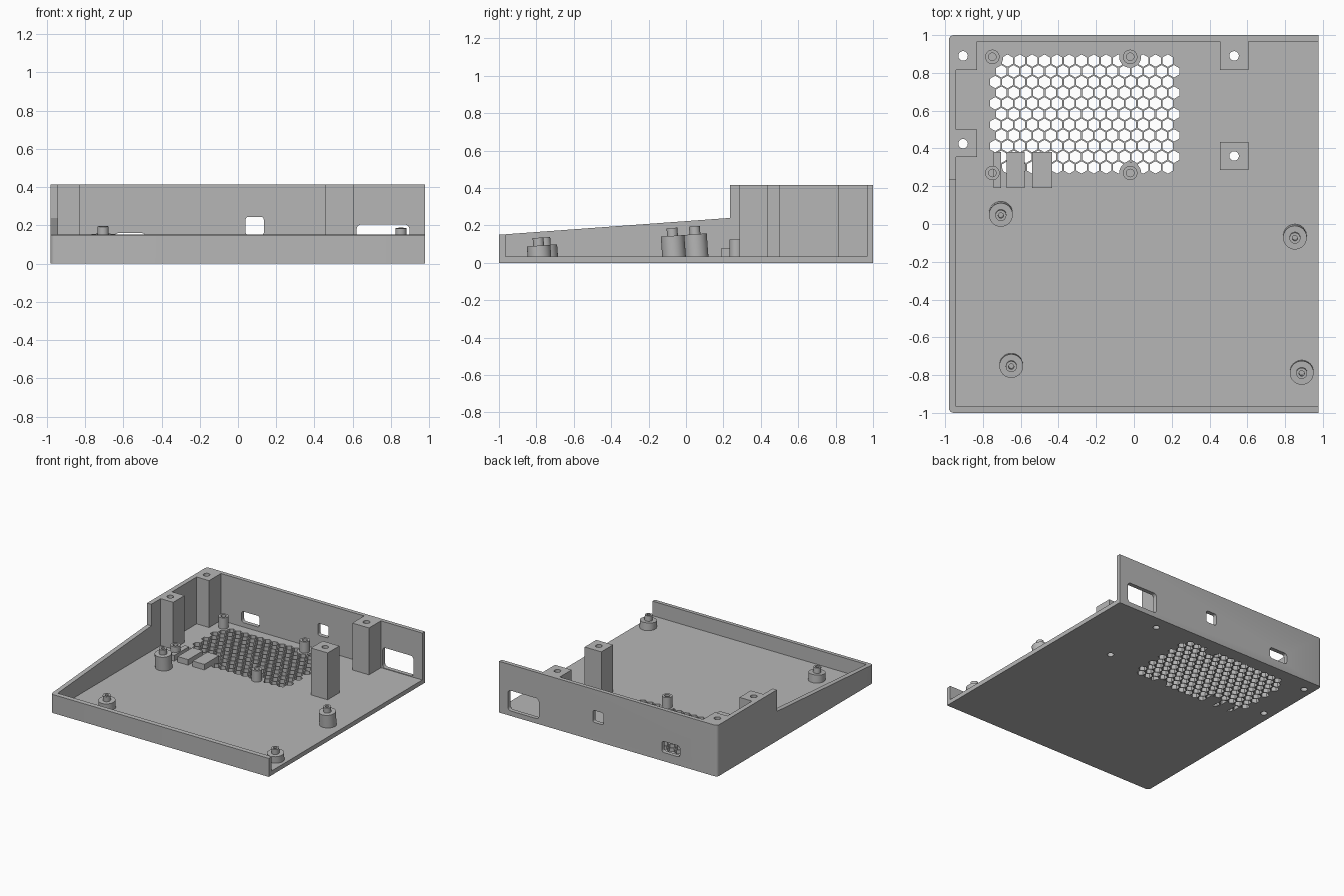
import bpy, bmesh, math
from mathutils import Matrix, Vector

if "Cube" in bpy.data.objects:
    bpy.data.objects.remove(bpy.data.objects["Cube"], do_unlink=True)

grey = bpy.data.materials.new("plain grey")
grey.use_nodes = True
grey.diffuse_color = (0.47, 0.47, 0.47, 1)
grey.node_tree.nodes["Principled BSDF"].inputs["Base Color"].default_value = grey.diffuse_color

FLOOR, TOP = 0.035, 0.415
SLOPE = 0.073


def finish(name, bm):
    bmesh.ops.recalc_face_normals(bm, faces=bm.faces[:])
    mesh = bpy.data.meshes.new(name)
    bm.to_mesh(mesh)
    bm.free()
    mesh.materials.append(grey)
    ob = bpy.data.objects.new(name, mesh)
    bpy.context.collection.objects.link(ob)
    return ob


def add_box(bm, lo, hi):
    lo, hi = Vector(lo), Vector(hi)
    m = Matrix.Translation((lo + hi) / 2) @ Matrix.Diagonal((*(hi - lo), 1))
    return bmesh.ops.create_cube(bm, size=1, matrix=m)["verts"]


def box(name, lo, hi, round_axis=None, radius=0.02):
    bm = bmesh.new()
    add_box(bm, lo, hi)
    if round_axis is not None:
        edges = [e for e in bm.edges
                 if abs((e.verts[0].co - e.verts[1].co).normalized()[round_axis]) > 0.9]
        bmesh.ops.bevel(bm, geom=edges, offset=radius, segments=4, profile=0.5, affect='EDGES')
    return finish(name, bm)


def add_cylinder(bm, r, top, length, tilt=0, sides=32, spin=0):
    """Cylinder hanging down from the centre of its top face."""
    m = (Matrix.Translation(top) @ Matrix.Rotation(tilt, 4, 'X')
         @ Matrix.Translation((0, 0, -length / 2)) @ Matrix.Rotation(spin, 4, 'Z'))
    bmesh.ops.create_cone(bm, cap_ends=True, segments=sides, radius1=r, radius2=r,
                          depth=length, matrix=m)


def cylinder(name, *args, **kw):
    bm = bmesh.new()
    add_cylinder(bm, *args, **kw)
    return finish(name, bm)


def combine(target, tool, operation):
    mod = target.modifiers.new("combine", 'BOOLEAN')
    mod.operation, mod.solver, mod.object = operation, 'EXACT', tool
    bpy.context.view_layer.objects.active = target
    bpy.ops.object.modifier_apply(modifier=mod.name)
    bpy.data.objects.remove(tool, do_unlink=True)


# Tray: stepped side profile, extruded across, then hollowed and open on one side
profile = [(-1, 0), (1, 0), (1, TOP), (0.235, TOP), (0.235, 0.24), (-1, 0.15)]
bm = bmesh.new()
face = bm.faces.new([bm.verts.new((-0.98, y, z)) for y, z in profile])
extruded = bmesh.ops.extrude_face_region(bm, geom=[face])["geom"]
bmesh.ops.translate(bm, vec=(1.957, 0, 0),
                    verts=[v for v in extruded if isinstance(v, bmesh.types.BMVert)])
corners = [e for e in bm.edges
           if all(v.co.x < -0.9 and abs(v.co.y) > 0.99 for v in e.verts)
           and abs(e.verts[0].co.y - e.verts[1].co.y) < 0.01]
bmesh.ops.bevel(bm, geom=corners, offset=0.025, segments=4, profile=0.5, affect='EDGES')
tray = finish("tray", bm)
combine(tray, box("hollow", (-0.942, -0.965, FLOOR), (2, 0.967, 1)), 'DIFFERENCE')

# Screw posts, merged into the walls and floor
for lo, hi in [((-0.96, 0.815), (-0.83, 0.98)), ((-0.96, 0.355), (-0.83, 0.5)),
               ((0.455, 0.815), (0.605, 0.98)), ((0.455, 0.285), (0.605, 0.435))]:
    combine(tray, box("post", (*lo, 0.015), (*hi, TOP)), 'UNION')

# Screw shafts right through the posts and floor
bm = bmesh.new()
for x, y in [(-0.905, 0.89), (-0.905, 0.425), (0.53, 0.89), (0.53, 0.36)]:
    add_cylinder(bm, 0.025, (x, y, 0.5), 0.6)
combine(tray, finish("shafts", bm), 'DIFFERENCE')

# Rounded socket openings in the back wall
for x0, x1, z0, z1, r in [(0.62, 0.897, 0.04, 0.205, 0.025), (0.04, 0.135, 0.148, 0.245, 0.015),
                          (-0.645, -0.483, 0.07, 0.16, 0.02)]:
    combine(tray, box("opening", (x0, 0.9, z0), (x1, 1.1, z1), 1, r), 'DIFFERENCE')

# Honeycomb vent in the floor
PITCH = 0.0653
bm = bmesh.new()
for row in range(11):
    for col in range(15):
        x = -0.735 + PITCH * (col + 0.5 * (row % 2))
        y = 0.865 - row * PITCH * math.sqrt(3) / 2
        add_cylinder(bm, 0.033, (x, y, 0.1), 0.2, sides=6)
vent = finish("vent_cutter", bm)
# keep the cells point-up
spread = [abs(v.co.x + 0.735) for v in vent.data.vertices[:12]]
if max(spread) > 0.031:
    bm = bmesh.new()
    for row in range(11):
        for col in range(15):
            x = -0.735 + PITCH * (col + 0.5 * (row % 2))
            y = 0.865 - row * PITCH * math.sqrt(3) / 2
            add_cylinder(bm, 0.033, (x, y, 0.1), 0.2, sides=6, spin=math.pi / 6)
    bpy.data.objects.remove(vent, do_unlink=True)
    vent = finish("vent_cutter", bm)
combine(tray, vent, 'DIFFERENCE')
parts = [tray]

# Small board standoffs, each on a solid pad that closes the vent around it
for x in (-0.75, -0.02):
    for y in (0.885, 0.27):
        pad = cylinder("vent_pad", 0.058, (x, y, FLOOR), FLOOR)
        peg = cylinder("small_standoff", 0.038, (x, y, 0.125), 0.11)
        combine(peg, cylinder("bore", 0.02, (x, y, 0.2), 0.16), 'DIFFERENCE')
        parts += [pad, peg]

# Low support blocks at the front of the vent
for x0, x1 in [(-0.745, -0.705), (-0.675, -0.58), (-0.54, -0.435)]:
    parts.append(box("support_block", (x0, 0.19, 0), (x1, 0.38, 0.08)))

# Large standoffs leaning square to the sloped rim, with bored pins
tilt = math.atan(SLOPE)
axis = Vector((0, -math.sin(tilt), math.cos(tilt)))
for x, y in [(-0.705, 0.048), (0.852, -0.072), (-0.65, -0.752), (0.888, -0.788)]:
    top = Vector((x, y, 0.153 + SLOPE * (y - 0.05)))
    body = cylinder("large_standoff", 0.063, top, (top.z - 0.02) / axis.z, tilt=tilt)
    pin_top = top + axis * 0.042
    combine(body, cylinder("pin", 0.029, pin_top, 0.06, tilt=tilt), 'UNION')
    combine(body, cylinder("bore", 0.014, pin_top + axis * 0.01, 0.07, tilt=tilt), 'DIFFERENCE')
    parts.append(body)

# Smooth the round sides, keep the edges crisp
bpy.ops.object.select_all(action='DESELECT')
for ob in parts:
    ob.select_set(True)
bpy.context.view_layer.objects.active = tray
bpy.ops.object.shade_smooth_by_angle(angle=math.radians(30))
